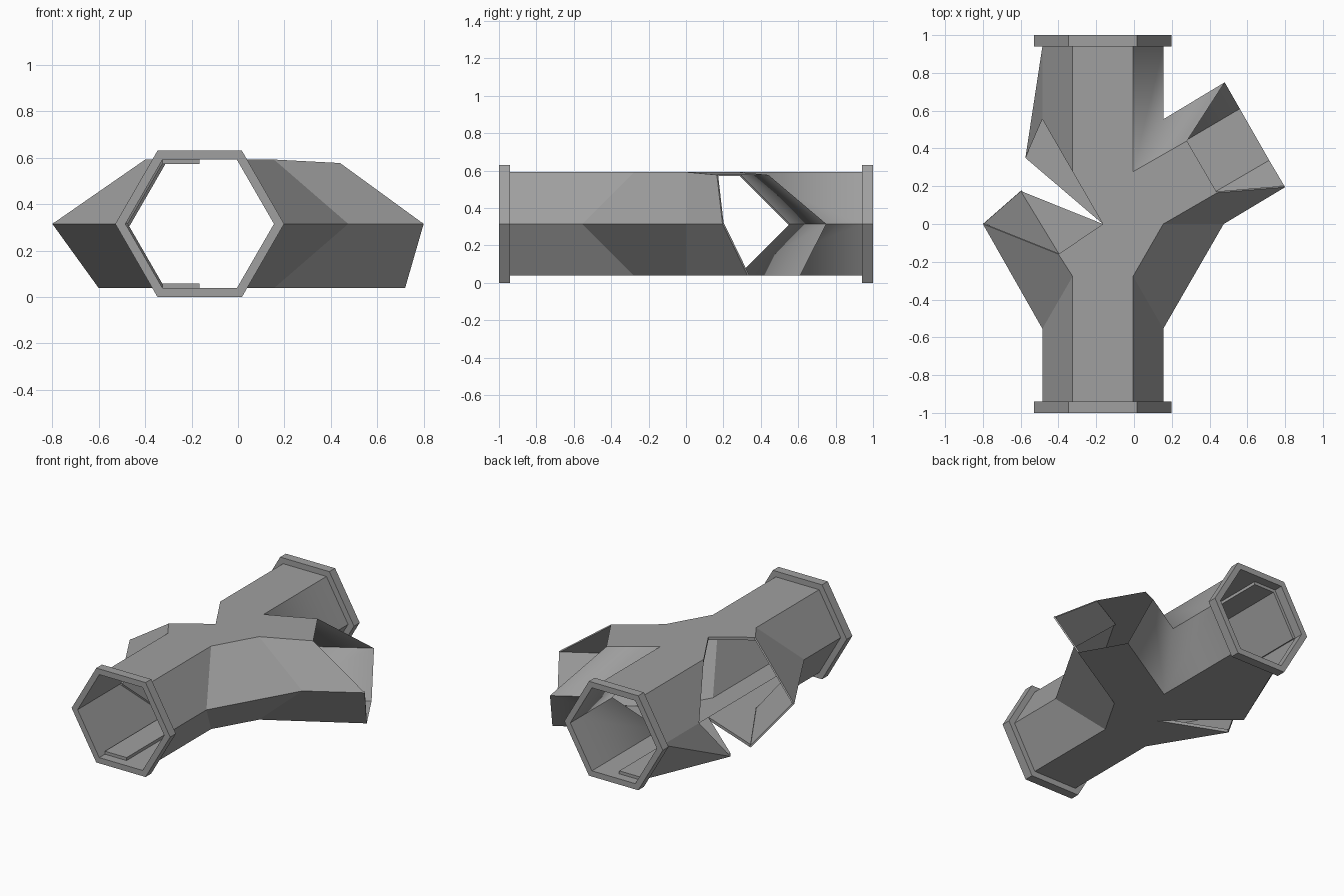
import bpy, bmesh, math
from mathutils import Vector

cube = bpy.data.objects.get("Cube")
if cube:
    bpy.data.objects.remove(cube, do_unlink=True)

# Pipe axis, hexagon radius and flange radius
CX, CZ, R, RF = -0.165, 0.315, 0.32, 0.364
H = R * math.sin(math.pi / 3)
END = 0.94

steel = bpy.data.materials.new("steel grey")
steel.use_nodes = True
colour = (0.35, 0.35, 0.35, 1)
steel.diffuse_color = colour
steel.node_tree.nodes["Principled BSDF"].inputs["Base Color"].default_value = colour


def finish(name, bm, thickness=0, smooth=False):
    mesh = bpy.data.meshes.new(name)
    bm.to_mesh(mesh)
    bm.free()
    mesh.materials.append(steel)
    for p in mesh.polygons:
        p.use_smooth = smooth
    ob = bpy.data.objects.new(name, mesh)
    bpy.context.collection.objects.link(ob)
    if thickness:
        mod = ob.modifiers.new("wall", 'SOLIDIFY')
        mod.thickness = thickness
        mod.offset = -1
    return ob


def sheet(name, polygons, thickness=0, smooth=False):
    """Welded wall panels, facing up above the axis and down below it."""
    bm = bmesh.new()
    for points in polygons:
        face = bm.faces.new([bm.verts.new(p) for p in points])
        face.normal_update()
        if face.normal.z * (face.calc_center_median().z - CZ) < 0:
            face.normal_flip()
    bmesh.ops.remove_doubles(bm, verts=bm.verts, dist=0.001)
    finish(name, bm, thickness, smooth)


def mid(x, y):
    return Vector((x, y, CZ))


# Hexagonal collars at both ends
def collar(name, y0, y1):
    bm = bmesh.new()
    rings = []
    for radius, y in ((R, y0), (RF, y0), (RF, y1), (R, y1)):
        rings.append([bm.verts.new((CX + radius * math.cos(k * math.pi / 3), y,
                                    CZ + radius * math.sin(k * math.pi / 3)))
                      for k in range(6)])
    for i in range(4):
        a, b = rings[i], rings[(i + 1) % 4]
        for k in range(6):
            n = (k + 1) % 6
            bm.faces.new((a[k], a[n], b[n], b[k]))
    bmesh.ops.recalc_face_normals(bm, faces=bm.faces)
    finish(name, bm)


collar("front_collar", -1, -END)
collar("back_collar", END, 1)

XR, XL = CX + R, CX - R            # side corners
TR, TL = CX + R / 2, CX - R / 2    # flat corners
V, W = H, 2 * H                    # where the branches meet the pipe

for level, sign in (("upper", 1), ("lower", -1)):
    up = sign > 0

    def flat(x, y, drop=0):
        return Vector((x, y, CZ + sign * (H - drop)))

    # Front side walls of the main pipe
    for side, x, t in (("left", XR, TR), ("right", XL, TL)):
        sheet(f"{level}_front_wall_{side}",
              [[mid(x, -END), mid(x, -W), flat(t, -V), flat(t, -END)]])

    # Whole branch, its roof cut short of the floor
    near = flat(0.44, 0.165, 0.015) if up else flat(0.72, 0.33)
    far = flat(0.28, 0.44, 0.015) if up else flat(0.56, 0.61)
    sheet(f"{level}_branch_elbow",
          [[mid(XR, -W), mid(0.475, 0), flat(XR, 0), flat(TR, -V)]])
    sheet(f"{level}_branch_near_wall",
          [[mid(0.475, 0), mid(0.8, 0.195), near, flat(XR, 0)]], 0.01)
    sheet(f"{level}_branch_crotch",
          [[flat(TR, V), mid(XR, W), mid(XR, END), flat(TR, END)],
           [flat(TR, V), far, mid(0.48, 0.75), mid(XR, W)]], 0, True)
    sheet(f"{level}_pipe_flat",
          [[flat(CX, -END), flat(TR, -END), flat(TR, -V), flat(TR, V),
            flat(TR, END), flat(CX, END), flat(CX, 0)]])
    sheet(f"{level}_branch_flat",
          [[flat(TR, -V), flat(XR, 0), near, far, flat(TR, V)]])

    # Torn branch
    torn = flat(-0.4, -0.16) if up else flat(-0.6, 0.175)
    sheet(f"{level}_torn_elbow",
          [[mid(XL, -W), mid(-0.8, 0), torn, flat(TL, -V)]], 0.01)
    tip = flat(TL, V) if up else flat(-0.575, 0.35)
    sheet(f"{level}_torn_flat",
          [[flat(CX, -END), flat(TL, -END), flat(TL, -V), torn, flat(CX, 0)],
           [flat(CX, END), flat(TL, END), tip, flat(CX, 0)]], 0.02)
    if up:
        sheet("upper_torn_wall",
              [[flat(TL, END), mid(XL, END), mid(XL, W), tip]], 0.02)
    else:
        sheet("lower_torn_wall",
              [[mid(XL, END), mid(XL, W), tip],
               [mid(XL, END), tip, flat(TL, END)]])
